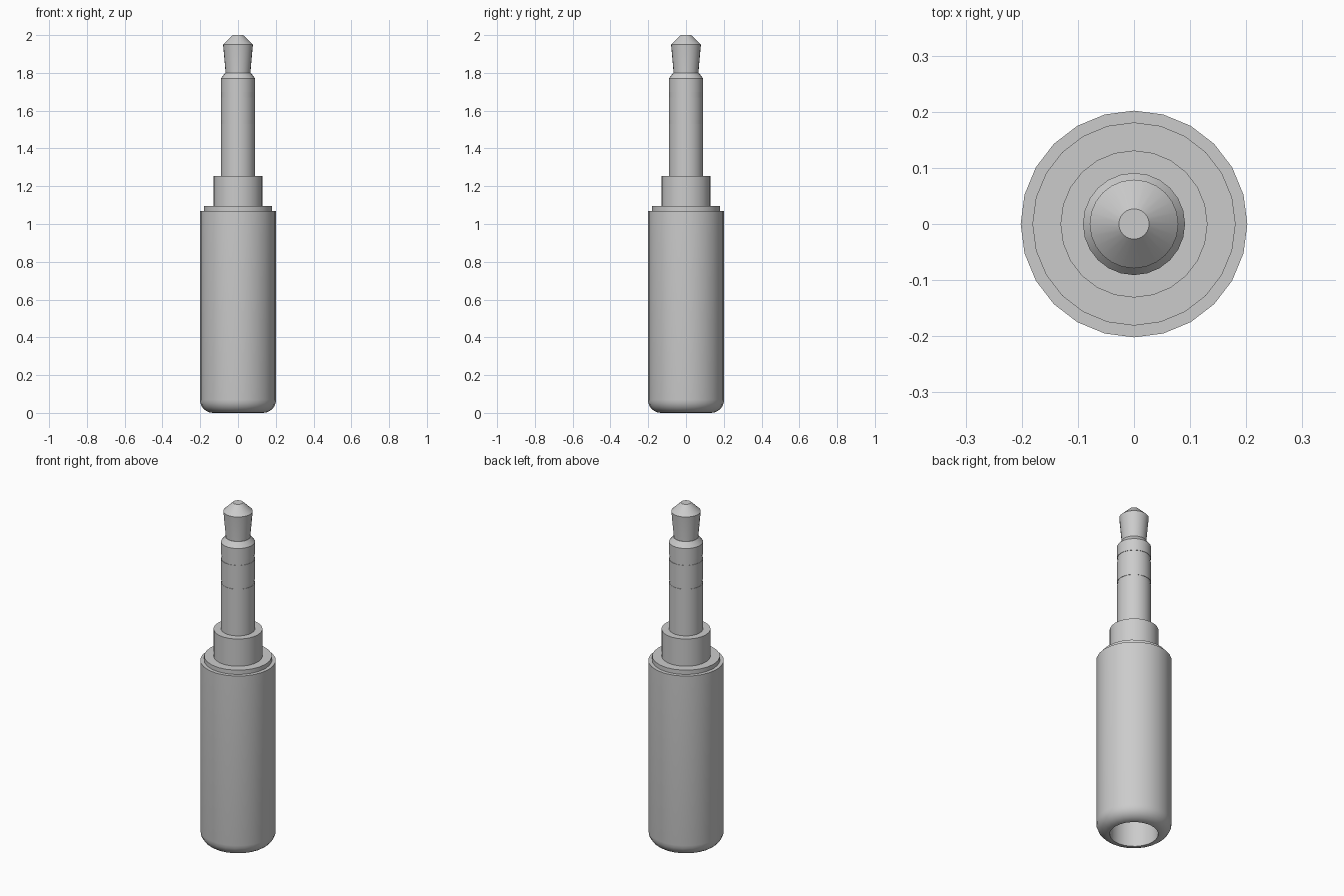
import bpy
import bmesh
from math import sin, cos, pi, radians

SIDES = 24

cube = bpy.data.objects.get("Cube")
if cube:
    bpy.data.objects.remove(cube, do_unlink=True)

grey = bpy.data.materials.new("satin_grey")
grey.use_nodes = True
colour = (0.6, 0.6, 0.6, 1)
grey.diffuse_color = colour
grey.node_tree.nodes["Principled BSDF"].inputs["Base Color"].default_value = colour


def lathe(name, profile):
    """Turn an (r, z) profile, listed from bottom to top, around z and cap its ends."""
    bm = bmesh.new()
    rings = []
    for r, z in profile:
        rings.append([bm.verts.new((r * cos(2 * pi * i / SIDES), r * sin(2 * pi * i / SIDES), z))
                      for i in range(SIDES)])
    for low, high in zip(rings, rings[1:]):
        for i in range(SIDES):
            j = (i + 1) % SIDES
            bm.faces.new((low[i], low[j], high[j], high[i]))
    bm.faces.new(rings[0])
    bm.faces.new(rings[-1])
    bmesh.ops.recalc_face_normals(bm, faces=bm.faces)
    mesh = bpy.data.meshes.new(name)
    bm.to_mesh(mesh)
    bm.free()
    obj = bpy.data.objects.new(name, mesh)
    bpy.context.collection.objects.link(obj)
    mesh.materials.append(grey)
    bpy.ops.object.select_all(action="DESELECT")
    obj.select_set(True)
    bpy.context.view_layer.objects.active = obj
    bpy.ops.object.shade_smooth_by_angle(angle=radians(30))
    return obj


# Handle: rounded lower edge around a deep cable hole
BODY, HOLE, FILLET = 0.202, 0.13, 0.07
rounded = [(BODY - FILLET + FILLET * sin(a), FILLET - FILLET * cos(a))
           for a in (pi / 2 * k / 6 for k in range(7))]
lathe("handle_sleeve", [(HOLE, 1.0), (HOLE, 0)] + rounded + [(BODY, 1.07)])

# Stepped collar
lathe("flange", [(0.181, 1.06), (0.181, 1.095)])
lathe("collar", [(0.131, 1.085), (0.131, 1.255)])

# Plug shaft: contact sections parted by two slightly recessed rings
lathe("sleeve_contact", [(0.091, 1.245), (0.091, 1.53)])
lathe("lower_insulator", [(0.089, 1.52), (0.089, 1.56)])
lathe("ring_contact", [(0.091, 1.55), (0.091, 1.67)])
lathe("upper_insulator", [(0.089, 1.66), (0.089, 1.71)])
lathe("shoulder", [(0.091, 1.70), (0.091, 1.77), (0.068, 1.80)])

# Tip: flared neck and blunt cone
lathe("tip", [(0.066, 1.79), (0.066, 1.805), (0.079, 1.95), (0.027, 2.0)])
